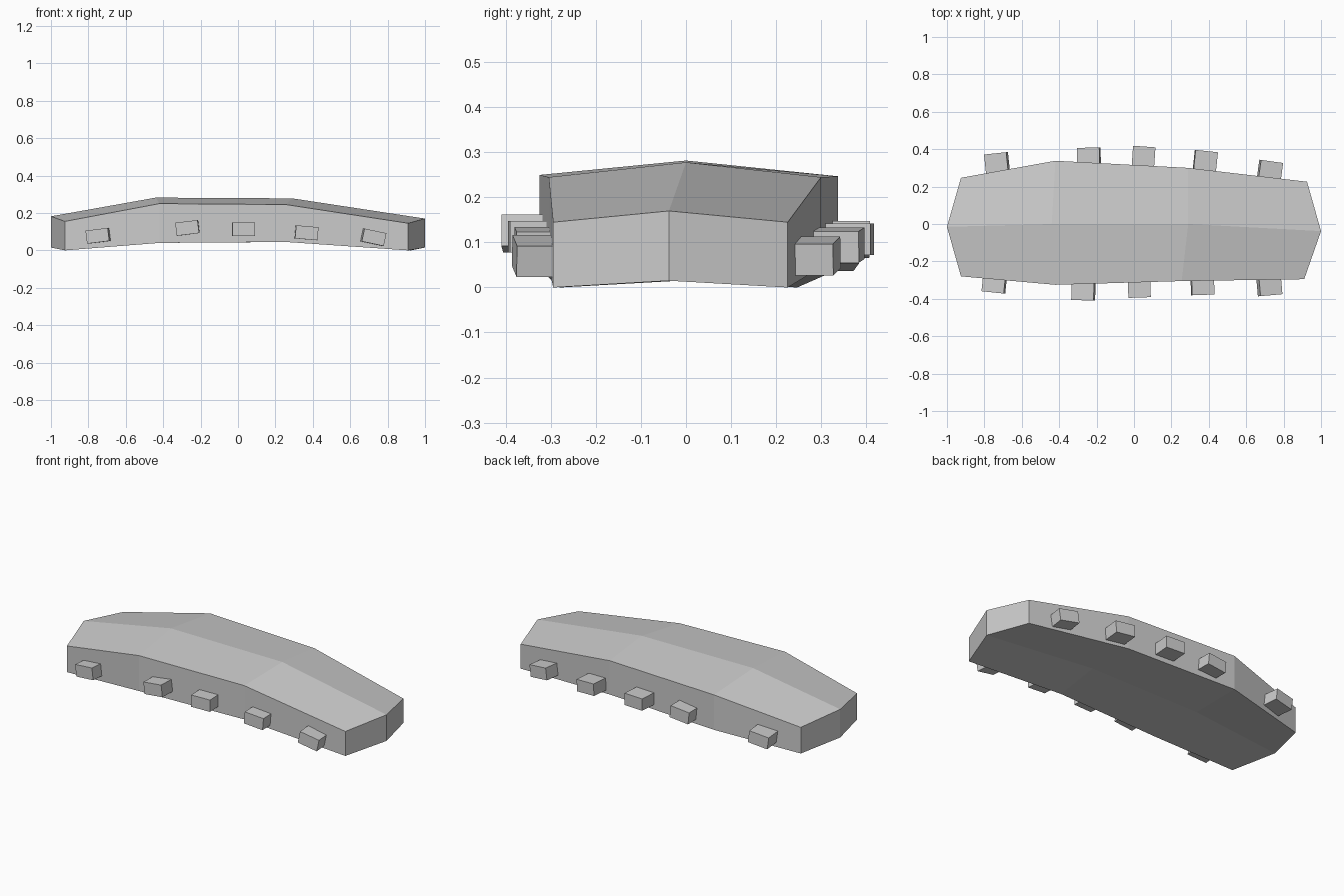
import bpy
import bmesh
from math import radians, sin, cos
from mathutils import Matrix, Vector

if "Cube" in bpy.data.objects:
    bpy.data.objects.remove(bpy.data.objects["Cube"])


def make_object(name, bm):
    bmesh.ops.recalc_face_normals(bm, faces=bm.faces)
    mesh = bpy.data.meshes.new(name)
    bm.to_mesh(mesh)
    bm.free()
    obj = bpy.data.objects.new(name, mesh)
    bpy.context.collection.objects.link(obj)
    return obj


# Body cross-sections: front, ridge and back points as (x, y, bottom, top)
SECTIONS = [
    [(-0.925, -0.28, 0.00, 0.155), (-1.0, -0.015, 0.015, 0.182), (-0.925, 0.247, 0.00, 0.155)],
    [(-0.42, -0.325, 0.04, 0.25), (-0.44, 0.0, 0.055, 0.282), (-0.42, 0.338, 0.04, 0.247)],
    [(0.255, -0.305, 0.045, 0.245), (0.29, 0.0, 0.055, 0.278), (0.29, 0.30, 0.045, 0.245)],
    [(0.91, -0.295, 0.00, 0.145), (1.0, -0.038, 0.015, 0.17), (0.925, 0.226, 0.00, 0.145)],
]

# Arched body, lofted through the sections
bm = bmesh.new()
rings = []
for sec in SECTIONS:
    pts = [(x, y, b) for x, y, b, t in sec] + [(x, y, t) for x, y, b, t in reversed(sec)]
    rings.append([bm.verts.new(p) for p in pts])
for r, s in zip(rings, rings[1:]):
    for i in range(6):
        j = (i + 1) % 6
        bm.faces.new((r[i], r[j], s[j], s[i]))
for r in (rings[0], rings[-1]):
    bm.faces.new((r[0], r[1], r[4], r[5]))
    bm.faces.new((r[1], r[2], r[3], r[4]))
make_object("body", bm)


# Side blocks: outer face centre x, y, z, then pitch and yaw in degrees
def block(name, side, x, y, z, pitch, yaw):
    depth = 0.16
    a = radians(yaw)
    outward = Vector((-sin(a), cos(a), 0)) * side
    centre = Vector((x, y, z)) - outward * depth / 2
    rot = Matrix.Rotation(a, 4, 'Z') @ Matrix.Rotation(radians(-pitch), 4, 'Y')
    bm = bmesh.new()
    bmesh.ops.create_cube(bm, size=1, matrix=Matrix.Translation(centre) @ rot
                          @ Matrix.Diagonal((0.12, depth, 0.07, 1)))
    make_object(name, bm)


FRONT = [(-0.752, -0.366, 0.078, 7, -6), (-0.272, -0.408, 0.12, 7, -2),
         (0.03, -0.393, 0.113, 0, 2), (0.368, -0.379, 0.094, -5, 2),
         (0.728, -0.381, 0.07, -12, 5)]
BACK = [(-0.738, 0.378, 0.08, 8, 6), (-0.242, 0.408, 0.107, 6, 1),
        (0.055, 0.414, 0.107, 0, -4), (0.387, 0.39, 0.094, -4, -6),
        (0.734, 0.335, 0.07, -8, -8)]
for side, label, rows in ((-1, "front", FRONT), (1, "back", BACK)):
    for i, row in enumerate(rows):
        block(f"{label}_block_{i + 1}", side, *row)
